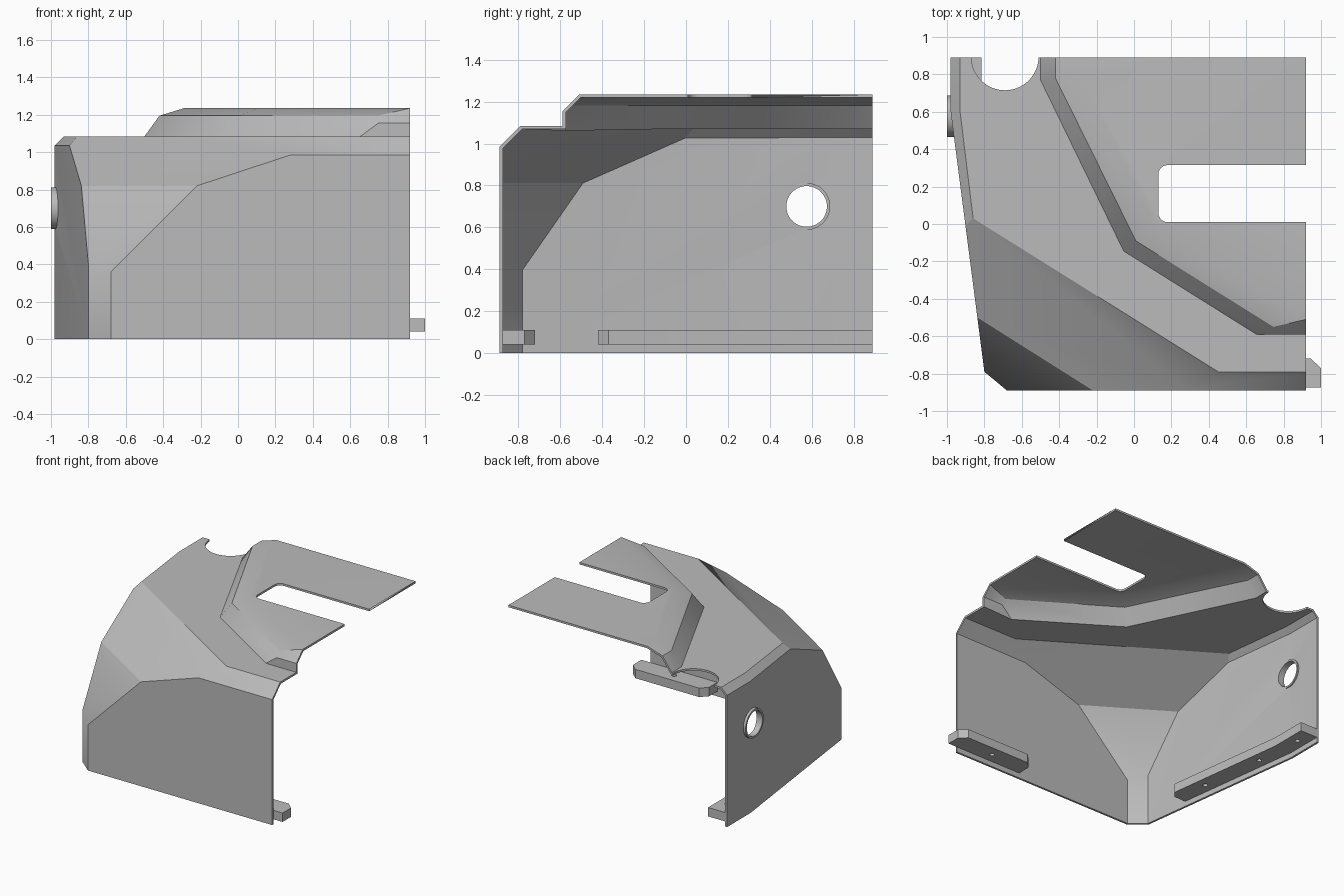
import bpy, bmesh, math

cube = bpy.data.objects.get("Cube")
if cube:
    bpy.data.objects.remove(cube, do_unlink=True)

grey = bpy.data.materials.new("plain grey")
grey.use_nodes = True
grey.diffuse_color = (0.5, 0.5, 0.5, 1)
grey.node_tree.nodes["Principled BSDF"].inputs["Base Color"].default_value = (0.5, 0.5, 0.5, 1)

BACK, FRONT, OPEN = 0.89, -0.89, 0.92      # limits of the shell
DECK, RIM, TOP = 1.085, 1.195, 1.235       # lower deck, riser top, upper plateau


def wall_x(y):
    """Outer face of the side wall, which bends inward ahead of the bore."""
    return -0.98 + max(0, 0.6 - y) * 0.1295


def finish(name, bm):
    mesh = bpy.data.meshes.new(name)
    bm.to_mesh(mesh)
    bm.free()
    mesh.materials.append(grey)
    obj = bpy.data.objects.new(name, mesh)
    bpy.context.collection.objects.link(obj)
    return obj


def prism(name, outline, z0, z1):
    bm = bmesh.new()
    face = bm.faces.new([bm.verts.new((x, y, z0)) for x, y in outline])
    out = bmesh.ops.extrude_face_region(bm, geom=[face])["geom"]
    bmesh.ops.translate(bm, vec=(0, 0, z1 - z0),
                        verts=[v for v in out if isinstance(v, bmesh.types.BMVert)])
    bmesh.ops.recalc_face_normals(bm, faces=bm.faces)
    return finish(name, bm)


def cylinder(name, centre, radius, depth, along_x=False, sides=48):
    bm = bmesh.new()
    bmesh.ops.create_cone(bm, cap_ends=True, segments=sides, radius1=radius,
                          radius2=radius, depth=depth)
    obj = finish(name, bm)
    obj.location = centre
    if along_x:
        obj.rotation_euler.y = math.pi / 2
    return obj


def apply_all(obj, cutters, thickness=0):
    """Thicken, cut, then shade with sharp creases."""
    if thickness:
        solid = obj.modifiers.new("Thickness", "SOLIDIFY")
        solid.thickness, solid.offset, solid.use_even_offset = thickness, -1, True
    for cutter in cutters:
        cutter.hide_render = True
        cut = obj.modifiers.new("Cut", "BOOLEAN")
        cut.object, cut.operation, cut.solver = cutter, "DIFFERENCE", "EXACT"
    bpy.ops.object.select_all(action="DESELECT")
    bpy.context.view_layer.objects.active = obj
    obj.select_set(True)
    for name in [m.name for m in obj.modifiers]:
        bpy.ops.object.modifier_apply(modifier=name)
    bpy.ops.object.shade_smooth_by_angle(angle=math.radians(30))


# Named corners of the folded sheet
P = {
    # side wall
    "s_back0": (-0.98, BACK, 0), "s_bend0": (-0.98, 0.6, 0), "s_front0": (wall_x(-0.79), -0.79, 0),
    "s_back": (-0.98, BACK, 1.035), "s_bend": (-0.98, 0.6, 1.035),
    "s_high": (wall_x(-0.01), -0.01, 1.035), "s_mid": (wall_x(-0.5), -0.5, 0.82),
    "s_low": (wall_x(-0.79), -0.79, 0.4),
    # front wall
    "f_left0": (-0.68, FRONT, 0), "f_right0": (OPEN, FRONT, 0), "f_low": (-0.68, FRONT, 0.36),
    "f_mid": (-0.22, FRONT, 0.82), "f_high": (0.28, FRONT, 0.985), "f_right": (OPEN, FRONT, 0.985),
    # lower deck
    "d_back": (-0.93, BACK, DECK), "d_bend": (-0.93, 0.6, DECK), "d_side": (-0.86, 0.03, DECK),
    "d_front": (0.45, -0.79, DECK), "d_right": (OPEN, -0.79, DECK),
    # foot of the riser
    "r_right": (OPEN, -0.59, DECK), "r_front": (0.655, -0.59, DECK),
    "r_corner": (-0.055, -0.145, DECK), "r_bend": (-0.5, 0.77, DECK), "r_back": (-0.5, BACK, DECK),
    # top of the riser
    "t_right": (OPEN, -0.59, 1.155), "t_low": (0.75, -0.59, 1.155), "t_front": (0.745, -0.55, RIM),
    "t_corner": (0.01, -0.09, RIM), "t_bend": (-0.42, 0.78, RIM), "t_back": (-0.42, BACK, RIM),
    # upper plateau
    "p_front": (OPEN, -0.51, TOP), "p_corner": (0.108, 0, TOP), "p_bend": (-0.29, 0.81, TOP),
    "p_back": (-0.29, BACK, TOP), "p_right": (OPEN, BACK, TOP),
}

FACES = [
    "d_back d_bend d_side d_front d_right r_right r_front r_corner r_bend r_back",
    "s_back0 s_bend0 s_bend s_back",
    "s_bend0 s_front0 s_low s_mid s_high s_bend",
    "s_back s_bend d_bend d_back",
    "s_bend s_high d_side d_bend",
    "s_front0 f_left0 f_low s_low",
    "s_low f_low f_mid s_mid",
    "s_mid f_mid f_high d_front d_side s_high",
    "f_left0 f_right0 f_right f_high f_mid f_low",
    "f_high f_right d_right d_front",
    "r_back r_bend t_bend t_back",
    "r_bend r_corner t_corner t_bend",
    "r_corner r_front t_low t_front t_corner",
    "r_front r_right t_right t_low",
    "t_low t_right p_front t_front",
    "t_back t_bend p_bend p_back",
    "t_bend t_corner p_corner p_bend",
    "t_corner t_front p_front p_corner",
    "p_back p_bend p_corner p_front p_right",
]

# Folded sheet cover
bm = bmesh.new()
verts = {key: bm.verts.new(co) for key, co in P.items()}
faces = [bm.faces.new([verts[k] for k in row.split()]) for row in FACES]
bmesh.ops.recalc_face_normals(bm, faces=faces)
bm.normal_update()
if faces[0].normal.z < 0:
    bmesh.ops.reverse_faces(bm, faces=faces)
cover = finish("cover_shell", bm)

# Slot with rounded inner corners
slot_x, slot_y0, slot_y1, r = 0.13, 0.01, 0.315, 0.05
slot = [(OPEN + 0.2, slot_y0), (OPEN + 0.2, slot_y1)]
for cy, start in ((slot_y1 - r, 90), (slot_y0 + r, 180)):
    for i in range(7):
        a = math.radians(start + 15 * i)
        slot.append((slot_x + r + r * math.cos(a), cy + r * math.sin(a)))
slot_cutter = prism("slot_cutter", slot, 1.12, 1.4)

# Round notch in the rear of the deck, and the side bore
notch_cutter = cylinder("notch_cutter", (-0.69, 0.895, DECK), 0.18, 0.2, sides=64)
bore_cutter = cylinder("bore_cutter", (-0.977, 0.576, 0.7), 0.097, 0.3, along_x=True)
bpy.context.view_layer.update()
apply_all(cover, [slot_cutter, notch_cutter, bore_cutter], thickness=0.016)

# Collar round the side bore
collar = cylinder("bore_collar", (-0.977, 0.576, 0.7), 0.112, 0.046, along_x=True)
apply_all(collar, [bore_cutter])

# Mounting rails inside the walls, with bolt holes
side_rail = prism("side_rail", [
    (-0.97, BACK), (-0.97, 0.6), (wall_x(-0.42) + 0.01, -0.42), (wall_x(-0.42) + 0.115, -0.42),
    (wall_x(-0.37) + 0.165, -0.37), (-0.815, 0.6), (-0.815, BACK)], 0.04, 0.11)
front_rail = prism("front_rail", [
    (0.34, -0.875), (1, -0.875), (1, -0.77), (0.945, -0.72), (0.39, -0.72), (0.34, -0.77)], 0.04, 0.11)
side_bolts = [cylinder("bolt_cutter", (wall_x(y) + 0.09, y, 0.075), 0.018, 0.2, sides=20)
              for y in (-0.15, 0.37, 0.76)]
front_bolts = [cylinder("bolt_cutter", (0.66, -0.795, 0.075), 0.018, 0.2, sides=20)]
bpy.context.view_layer.update()
apply_all(side_rail, side_bolts)
apply_all(front_rail, front_bolts)

# Cutters are no longer needed
for cutter in [slot_cutter, notch_cutter, bore_cutter] + side_bolts + front_bolts:
    bpy.data.objects.remove(cutter, do_unlink=True)
